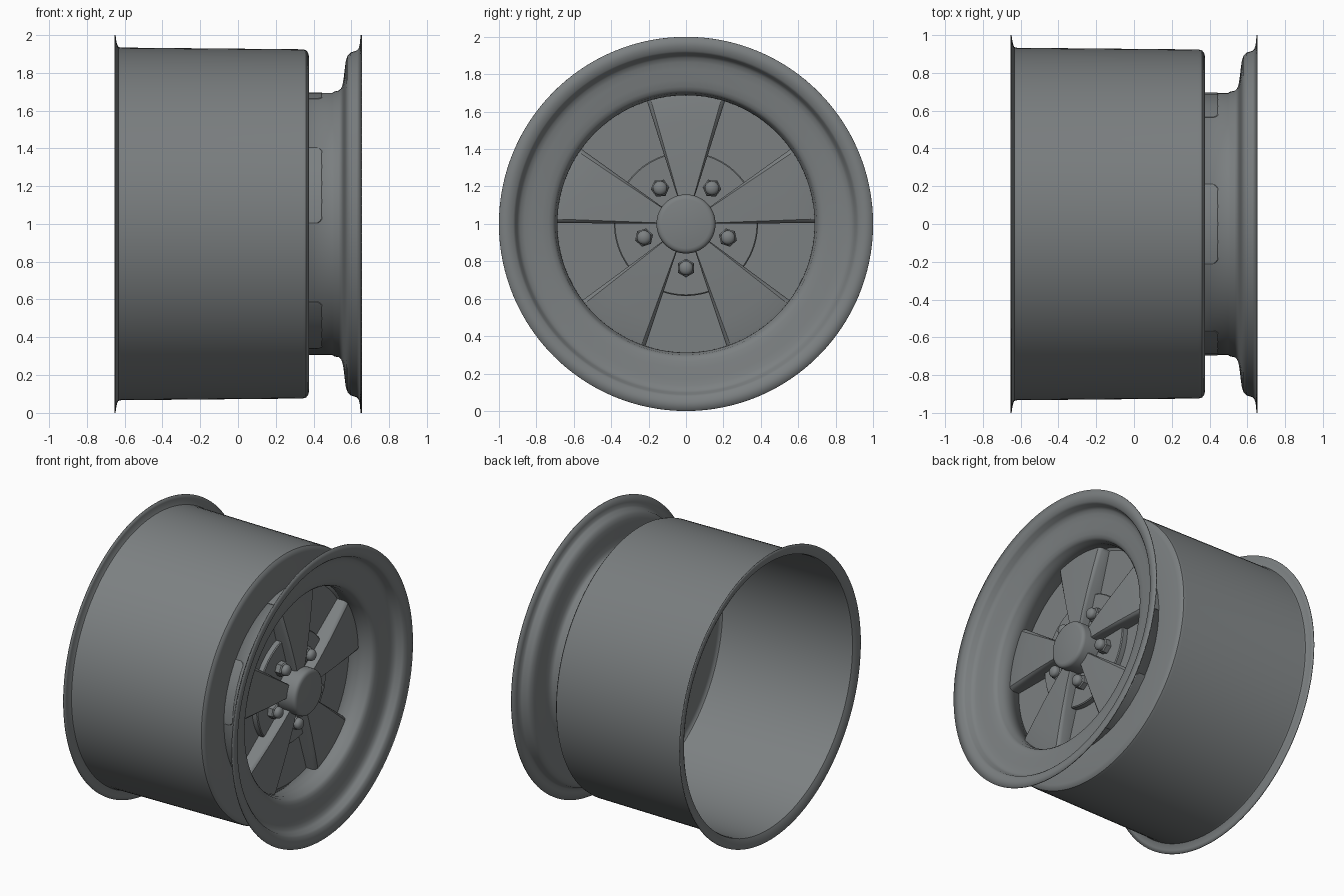
import bpy, bmesh, math

if "Cube" in bpy.data.objects:
    bpy.data.objects.remove(bpy.data.objects["Cube"])

metal = bpy.data.materials.new("grey metal")
metal.diffuse_color = (0.20, 0.215, 0.22, 1)
metal.use_nodes = True
metal.node_tree.nodes["Principled BSDF"].inputs["Base Color"].default_value = metal.diffuse_color


def finish(name, bm, thickness=0.0, angle=35):
    """Turn a bmesh into a smooth-shaded object of the one metal colour."""
    bmesh.ops.remove_doubles(bm, verts=bm.verts, dist=1e-5)
    bmesh.ops.recalc_face_normals(bm, faces=bm.faces)
    me = bpy.data.meshes.new(name)
    bm.to_mesh(me)
    bm.free()
    me.materials.append(metal)
    ob = bpy.data.objects.new(name, me)
    bpy.context.collection.objects.link(ob)
    if thickness:
        mod = ob.modifiers.new("sheet", "SOLIDIFY")
        mod.thickness = thickness
        mod.offset = 0
    bpy.ops.object.select_all(action="DESELECT")
    ob.select_set(True)
    bpy.context.view_layer.objects.active = ob
    bpy.ops.object.shade_smooth_by_angle(angle=math.radians(angle))
    return ob


def lathe(name, profile, sides=128, cy=0.0, cz=1.0, thickness=0.0, turn=0.0):
    """Spin (x, radius) points about an axis along x."""
    bm = bmesh.new()
    rings = []
    for x, r in profile:
        rings.append([bm.verts.new((x, cy + r * math.cos(turn + math.tau * i / sides),
                                    cz + r * math.sin(turn + math.tau * i / sides)))
                      for i in range(sides)])
    for a, b in zip(rings, rings[1:]):
        for i in range(sides):
            j = (i + 1) % sides
            bm.faces.new((a[i], a[j], b[j], b[i]))
    return finish(name, bm, thickness)


# deep rear barrel with flange and rounded front shoulder
lathe("barrel", [(-0.651, 1.0), (-0.648, 0.975), (-0.643, 0.95), (-0.635, 0.934),
                 (-0.62, 0.93), (0.34, 0.921), (0.358, 0.917), (0.368, 0.905),
                 (0.373, 0.885), (0.374, 0.69), (0.374, 0.3), (0.374, 0.0)], thickness=0.006)

# front lip and the neck that carries it
lathe("front_lip", [(0.374, 0.69), (0.50, 0.691), (0.51, 0.698), (0.535, 0.703), (0.548, 0.715),
                    (0.556, 0.735), (0.562, 0.77), (0.569, 0.83), (0.574, 0.865),
                    (0.583, 0.89), (0.598, 0.905), (0.63, 0.915), (0.64, 0.925),
                    (0.647, 0.95), (0.652, 1.0)], thickness=0.006)

# centre mounting disc
lathe("mounting_disc", [(0.374, 0.385), (0.412, 0.385), (0.418, 0.379), (0.418, 0.0)], 96)

# centre cap
lathe("centre_cap", [(0.38, 0.158), (0.53, 0.158), (0.543, 0.154), (0.551, 0.145),
                     (0.555, 0.13), (0.557, 0.0)], 64)

# five wedge spokes, widening toward the rim
HALF = math.radians(17.6)
ACROSS = [(-1, None), (-1, 0.022), (-0.96, 0.008), (-0.9, 0), (-0.45, 0), (0, 0),
          (0.45, 0), (0.9, 0), (0.96, 0.008), (1, 0.022), (1, None)]
ALONG = [(0.10, 0.488), (0.25, 0.486), (0.40, 0.478), (0.55, 0.466), (0.67, 0.455),
         (0.69, 0.45), (0.696, 0.44), (0.696, 0.374)]
for k in range(5):
    mid = math.radians(90 + 72 * k)
    bm = bmesh.new()
    rows = []
    for r, top in ALONG:
        row = []
        for t, drop in ACROSS:
            a = mid + t * HALF
            x = 0.374 if drop is None else max(0.374, top - drop)
            row.append(bm.verts.new((x, r * math.cos(a), 1 + r * math.sin(a))))
        rows.append(row)
    for p, q in zip(rows, rows[1:]):
        for i in range(len(ACROSS) - 1):
            bm.faces.new((p[i], p[i + 1], q[i + 1], q[i]))
    bmesh.ops.dissolve_degenerate(bm, dist=1e-5, edges=bm.edges)
    finish("spoke", bm, angle=30)

# five wheel nuts between the spokes: hexagon base and domed top
for k in range(5):
    a = math.radians(-90 + 72 * k)
    cy, cz = 0.236 * math.cos(a), 1 + 0.236 * math.sin(a)
    lathe("nut_base", [(0.41, 0.05), (0.452, 0.05), (0.46, 0.043), (0.46, 0)], 6, cy, cz, turn=a)
    dome = [(0.455, 0.038), (0.475, 0.038)]
    dome += [(0.475 + 0.025 * math.sin(t * math.pi / 12), 0.038 * math.cos(t * math.pi / 12))
             for t in range(1, 7)]
    lathe("nut_dome", dome, 24, cy, cz)
